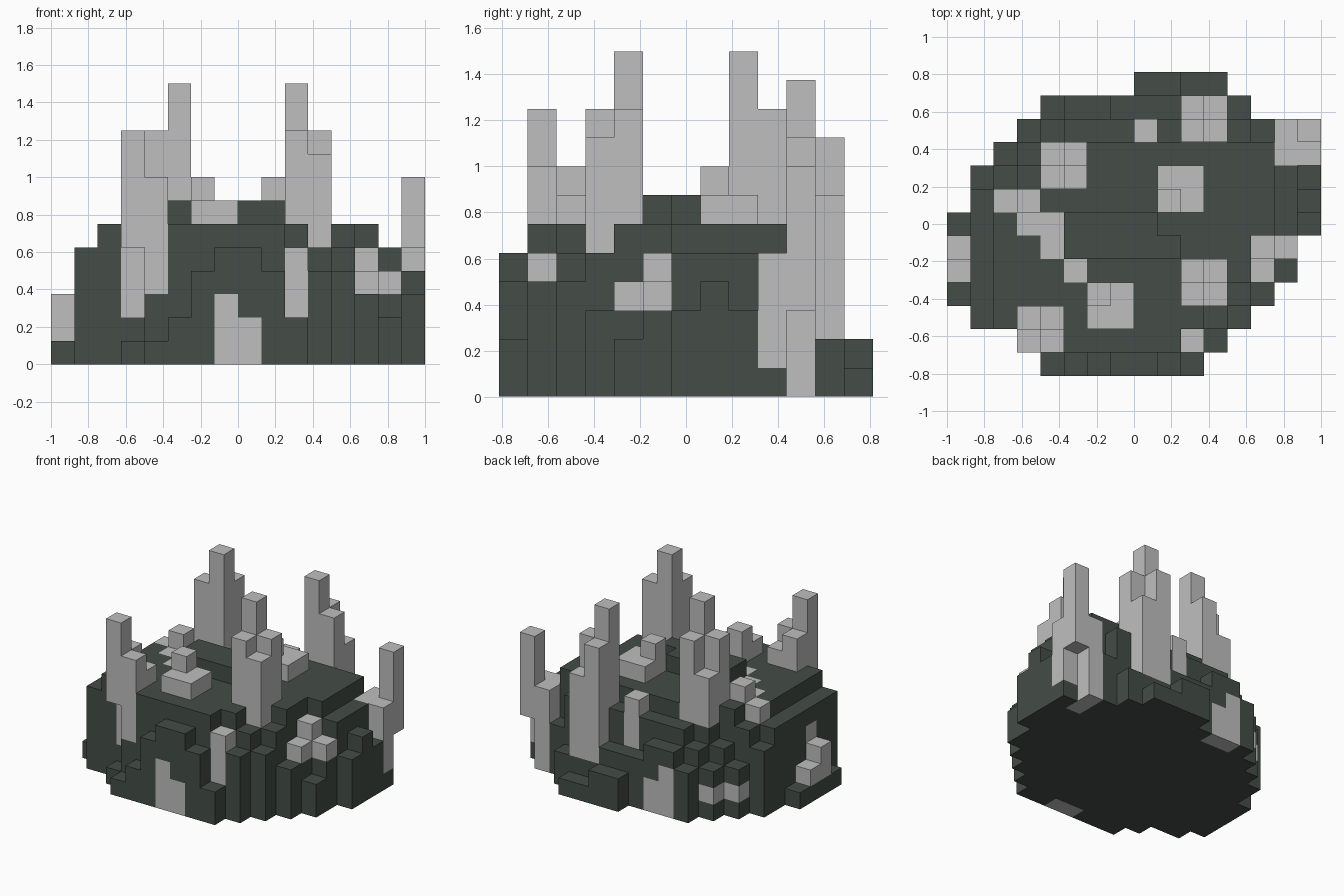
import bpy
import bmesh
import math
from mathutils import Vector

cube = bpy.data.objects.get("Cube")
if cube:
    bpy.data.objects.remove(cube, do_unlink=True)

V = 0.125                      # block size
ORIGIN = Vector((-1.0, -0.8125, 0.0))
grid = {}                      # block cell -> part name


def material(name, color):
    m = bpy.data.materials.new(name)
    m.use_nodes = True
    m.diffuse_color = (*color, 1)
    m.node_tree.nodes["Principled BSDF"].inputs["Base Color"].default_value = (*color, 1)
    return m


rock_mat = material("dark green stone", (0.058, 0.074, 0.063))
crystal_mat = material("pale grey crystal", (0.52, 0.52, 0.52))

# Rock outline: first and end column of each row, front to back
STARTS = (4, 3, 1, 0, 0, 0, 0, 1, 1, 2, 3, 4, 8)
ENDS = (11, 12, 13, 14, 15, 15, 16, 16, 16, 16, 14, 13, 12)


def rock_height(i, j, start, end):
    """Terraced mound: stepped rims, flat top, raised middle."""
    if j == 0:                                     # front arch
        return (5, 4, 2, 1)[int(abs(i - 7.5))]
    if j == 12:                                    # back ledge
        return 2 if i < 10 else 1
    if j == 11:                                    # back arch
        return 4 if i in (5, 6) else 3 if i < 10 else 2
    if i == 0:                                     # right foot
        return 1
    if j in (5, 6) and 5 <= i <= 9 and (i, j) != (9, 6):
        return 7
    inset = i - max(start, 1)
    if j == 1:
        left = 1 + 3 * inset
    else:
        left = inset + (5 if j < 8 else max(3, 12 - j))
    from_end = end - 1 - i
    rim = 2 if j == 4 else 4 if j in (1, 2, 7) else 3
    right = rim if from_end == 0 else 4 + from_end
    return min(left, right, 5 if j == 10 else 6)


for j, (start, end) in enumerate(zip(STARTS, ENDS)):
    for i in range(start, end):
        for k in range(rock_height(i, j, start, end)):
            grid[i, j, k] = "rock"


def crystal(name, i, j, bottom, tops, width=2, embedded=False):
    """Columns laid out row by row; they push out rock above unless embedded."""
    for n, top in enumerate(tops):
        x, y = i + n % width, j + n // width
        if not embedded:
            for k in range(bottom, 8):
                grid.pop((x, y, k), None)
        for k in range(bottom, top):
            grid[x, y, k] = name


# Tall spires
crystal("back_right_spire", 4, 8, 5, (10, 12, 8, 10))
crystal("front_left_spire", 10, 3, 5, (10, 9, 12, 10))
crystal("back_left_spire", 10, 10, 2, (11, 9, 9, 7))
crystal("front_right_spire", 3, 1, 5, (10,))
crystal("front_right_spire", 4, 1, 3, (8, 7), width=1)
crystal("front_right_spire", 3, 2, 2, (8,))
crystal("side_spire", 14, 9, 0, (5, 5), width=1)
crystal("side_spire", 15, 9, 1, (5,))
crystal("side_spire", 15, 10, 3, (8,))

# Low clusters and stubs
crystal("front_top_cluster", 6, 2, 6, (7, 7, 8, 7))
crystal("back_top_cluster", 9, 7, 6, (8, 7, 7, 7))
crystal("left_cluster", 13, 4, 3, (4,))
crystal("left_cluster", 13, 5, 3, (5, 4))
crystal("right_cluster", 0, 4, 1, (3, 2), width=1)
crystal("right_cluster", 1, 4, 2, (4,), embedded=True)
crystal("front_stub", 10, 1, 2, (5,))
crystal("back_stub", 8, 10, 3, (6,))

# Vein across the top
crystal("top_vein", 2, 7, 4, (6, 7))
crystal("top_vein", 3, 6, 5, (6, 6))
crystal("top_vein", 4, 5, 5, (6,))
crystal("top_vein", 5, 4, 5, (6,))

# Patches set into the walls
crystal("front_patch", 7, 0, 0, (3, 2), embedded=True)
crystal("back_patch", 5, 11, 0, (3, 2), embedded=True)
crystal("back_corner_vein", 2, 9, 1, (2,), embedded=True)
crystal("back_corner_vein", 3, 10, 1, (2,), embedded=True)


def build_part(name, mat):
    """Exposed block faces of one part, merged into larger flat faces."""
    bm = bmesh.new()
    for cell, owner in grid.items():
        if owner != name:
            continue
        centre = Vector(cell) + Vector((0.5, 0.5, 0.5))
        for axis in range(3):
            for sign in (-1, 1):
                n = Vector((0, 0, 0))
                n[axis] = sign
                if tuple(int(c + d) for c, d in zip(cell, n)) in grid:
                    continue
                u = Vector((0, 0, 0))
                u[(axis + 1) % 3] = 0.5
                w = n.cross(u)
                bm.faces.new([bm.verts.new(ORIGIN + (centre + n * 0.5 + c) * V)
                              for c in (-u - w, u - w, u + w, w - u)])
    bmesh.ops.remove_doubles(bm, verts=bm.verts, dist=0.001)
    bmesh.ops.dissolve_limit(bm, angle_limit=math.radians(1),
                             verts=bm.verts, edges=bm.edges)
    mesh = bpy.data.meshes.new(name)
    bm.to_mesh(mesh)
    bm.free()
    mesh.materials.append(mat)
    bpy.context.collection.objects.link(bpy.data.objects.new(name, mesh))


for part in sorted(set(grid.values())):
    build_part(part, rock_mat if part == "rock" else crystal_mat)
